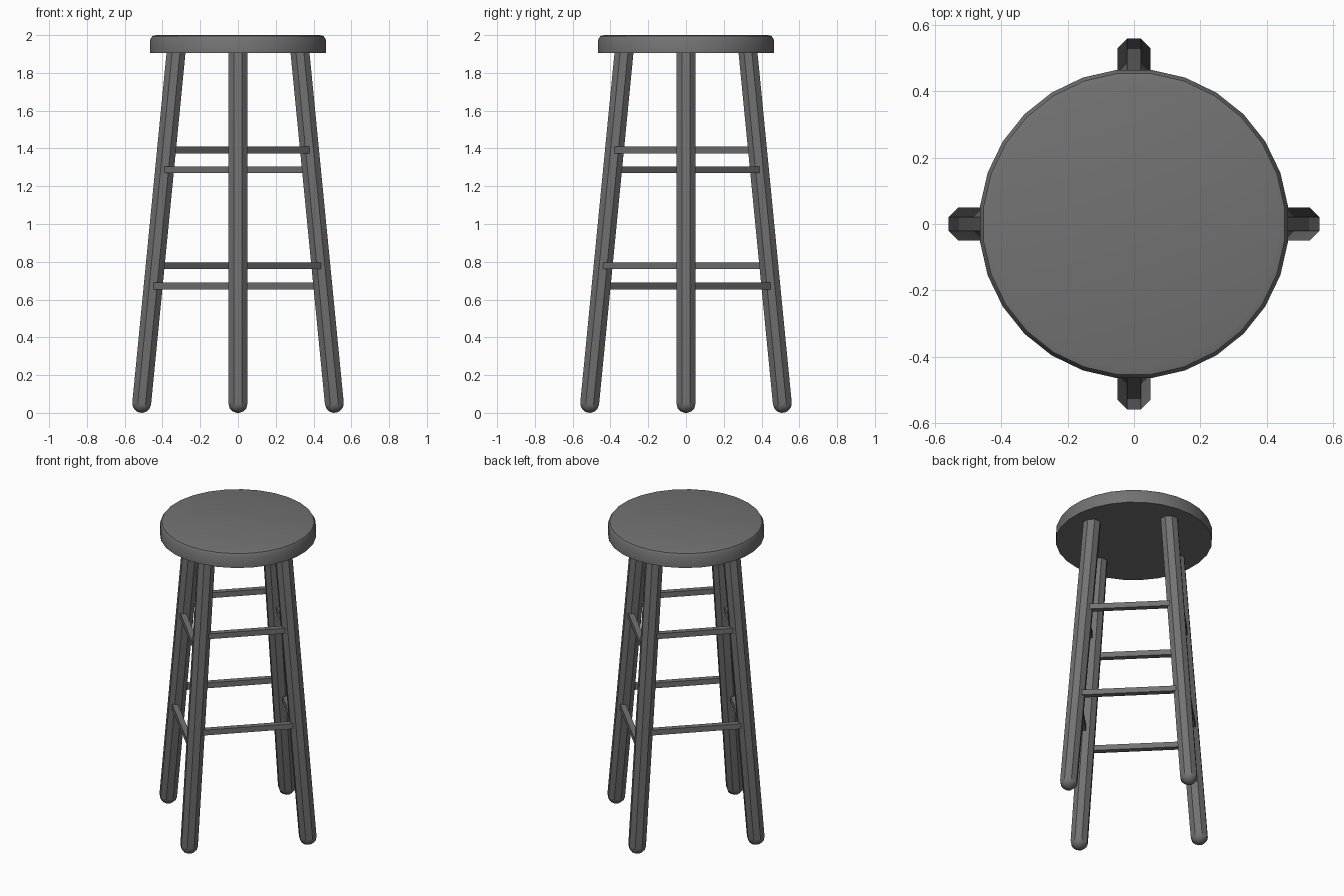
import bpy, bmesh, math
from mathutils import Matrix, Vector

cube = bpy.data.objects.get("Cube")
if cube:
    bpy.data.objects.remove(cube, do_unlink=True)

# Single painted finish
grey = bpy.data.materials.new("dark grey")
grey.use_nodes = True
GREY = (0.17, 0.17, 0.17, 1)
grey.diffuse_color = GREY
bsdf = grey.node_tree.nodes["Principled BSDF"]
bsdf.inputs["Base Color"].default_value = GREY
bsdf.inputs["Roughness"].default_value = 0.7


def finish(name, bm, matrix, smooth_angle=None):
    bm.transform(matrix)
    bmesh.ops.recalc_face_normals(bm, faces=bm.faces)
    mesh = bpy.data.meshes.new(name)
    bm.to_mesh(mesh)
    bm.free()
    mesh.materials.append(grey)
    obj = bpy.data.objects.new(name, mesh)
    bpy.context.collection.objects.link(obj)
    if smooth_angle:
        bpy.ops.object.select_all(action="DESELECT")
        obj.select_set(True)
        bpy.context.view_layer.objects.active = obj
        bpy.ops.object.shade_smooth_by_angle(angle=math.radians(smooth_angle))
    return obj


def lathe(profile, sides):
    """Stack rings of (radius, height), half a step off axis, and cap both ends."""
    bm = bmesh.new()
    rings = []
    for r, z in profile:
        angles = [2 * math.pi * (i + 0.5) / sides for i in range(sides)]
        rings.append([bm.verts.new((r * math.cos(a), r * math.sin(a), z)) for a in angles])
    for lo, hi in zip(rings, rings[1:]):
        for i in range(sides):
            j = (i + 1) % sides
            bm.faces.new((lo[i], lo[j], hi[j], hi[i]))
    bm.faces.new(rings[0][::-1])
    bm.faces.new(rings[-1])
    return bm


# Seat: round disc with a softened top edge
seat_profile = [(0.468, 1.905), (0.468, 1.975), (0.457, 1.995), (0.437, 2.0)]
finish("seat", lathe(seat_profile, 28), Matrix.Identity(4), 30)

# Legs: splayed octagonal posts with rounded feet
FOOT_X, FOOT_Z, TOP_X, TOP_Z = 0.51, 0.05, 0.327, 1.92
LEG_R = 0.05 / math.cos(math.pi / 8)
axis = Vector((TOP_X - FOOT_X, 0, TOP_Z - FOOT_Z))
tilt = Matrix.Rotation(math.atan2(axis.x, axis.z), 4, "Y")
foot = [(LEG_R * math.cos(math.radians(a)), -0.05 * math.sin(math.radians(a)))
        for a in (80, 55, 28, 0)]
for name, turn in (("left_leg", 0), ("back_leg", 90), ("right_leg", 180), ("front_leg", 270)):
    place = (Matrix.Rotation(math.radians(turn), 4, "Z")
             @ Matrix.Translation((FOOT_X, 0, FOOT_Z)) @ tilt)
    finish(name, lathe(foot + [(LEG_R, axis.length)], 8), place, 40)

# Rails: square bars between neighbouring legs, staggered on alternate sides
RAIL = 0.035
for name, turn, heights in (("back_left", 45, (0.672, 1.288)), ("back_right", 135, (0.778, 1.392)),
                            ("front_right", 225, (0.672, 1.288)), ("front_left", 315, (0.778, 1.392))):
    for level, z in zip(("lower", "upper"), heights):
        leg = FOOT_X + (z - FOOT_Z) * axis.x / axis.z
        bm = bmesh.new()
        bmesh.ops.create_cube(bm, size=1)
        size = Matrix.Diagonal((RAIL, leg * math.sqrt(2), RAIL, 1))
        place = (Matrix.Rotation(math.radians(turn), 4, "Z")
                 @ Matrix.Translation((leg / math.sqrt(2) + RAIL / 2, 0, z)))
        finish(f"{name}_{level}_rail", bm, place @ size)
